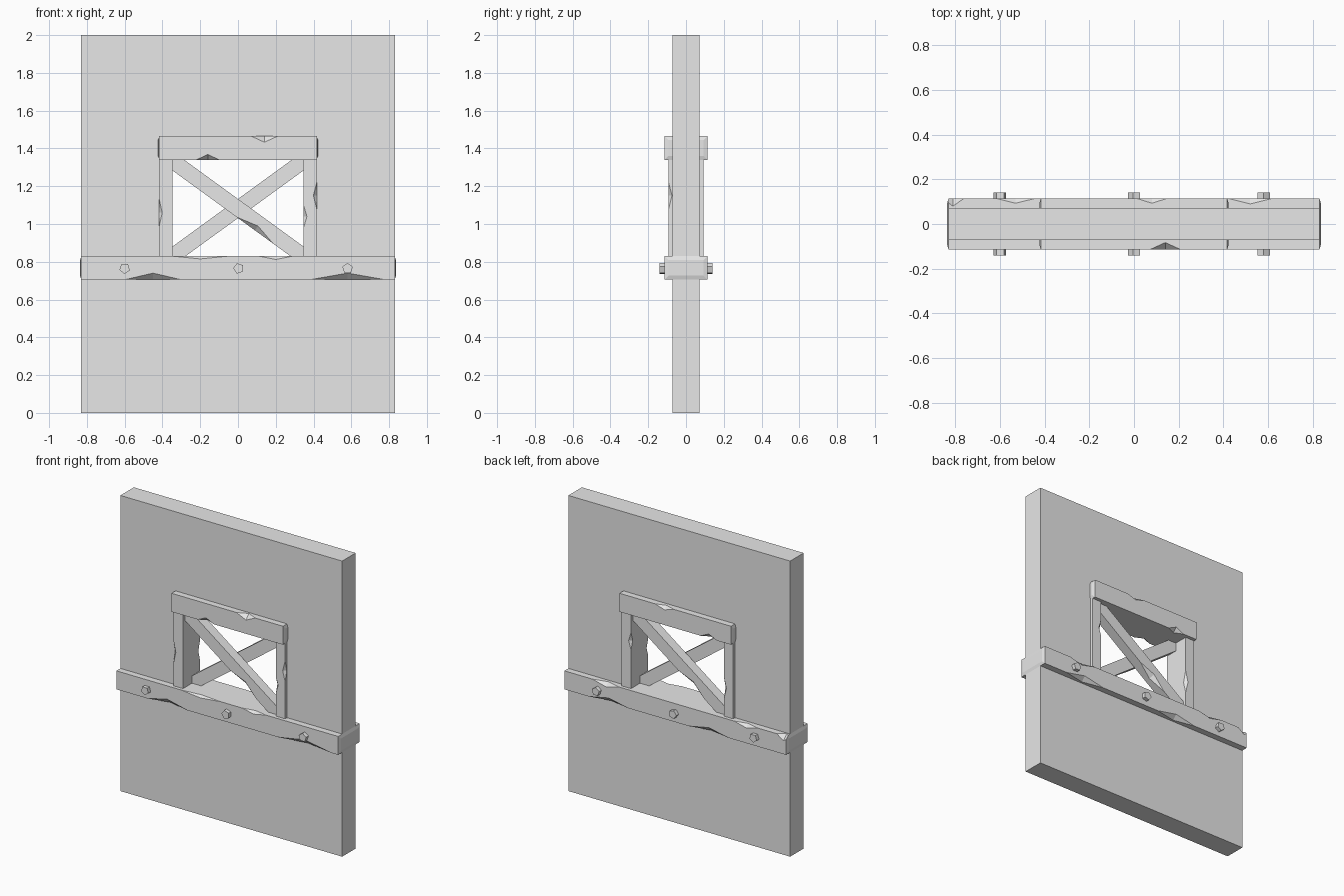
import bpy, bmesh, math
from mathutils import Vector, Matrix

cube = bpy.data.objects.get("Cube")
if cube:
    bpy.data.objects.remove(cube, do_unlink=True)

grey = bpy.data.materials.new("plain grey")
grey.use_nodes = True
grey.diffuse_color = (0.8, 0.8, 0.8, 1)
grey.node_tree.nodes["Principled BSDF"].inputs["Base Color"].default_value = (0.8, 0.8, 0.8, 1)


def add_object(name, bm):
    bmesh.ops.recalc_face_normals(bm, faces=bm.faces[:])
    mesh = bpy.data.meshes.new(name)
    bm.to_mesh(mesh)
    bm.free()
    mesh.materials.append(grey)
    obj = bpy.data.objects.new(name, mesh)
    bpy.context.collection.objects.link(obj)
    return obj


def box_mesh(lo, hi):
    lo, hi = Vector(lo), Vector(hi)
    bm = bmesh.new()
    bmesh.ops.create_cube(bm, size=1)
    bmesh.ops.scale(bm, vec=hi - lo, verts=bm.verts)
    bmesh.ops.translate(bm, vec=(lo + hi) / 2, verts=bm.verts)
    return bm


def cut(obj, cutter_bm):
    """Subtract a cutter and bake the result into the part."""
    cutter = add_object("cutter", cutter_bm)
    cutter.hide_render = True
    mod = obj.modifiers.new("cut", 'BOOLEAN')
    mod.operation = 'DIFFERENCE'
    mod.solver = 'EXACT'
    mod.object = cutter
    bpy.context.view_layer.update()
    graph = bpy.context.evaluated_depsgraph_get()
    baked = bpy.data.meshes.new_from_object(obj.evaluated_get(graph))
    obj.modifiers.clear()
    obj.data = baked
    bpy.data.objects.remove(cutter, do_unlink=True)


def chipped_box(name, lo, hi, axis, chips, bulge=0):
    """Timber along an axis; each chip is (position, half length, depth, side a, side b)."""
    bm = box_mesh(lo, hi)
    if bulge:
        ends = [f for f in bm.faces if abs(f.normal[axis]) > 0.9]
        bmesh.ops.inset_individual(bm, faces=ends, thickness=0.03, depth=bulge)
    obj = add_object(name, bm)
    a, b = [i for i in range(3) if i != axis]
    for pos, half, depth, side_a, side_b in chips:
        corner = Vector((0, 0, 0))
        corner[axis] = pos
        corner[a] = hi[a] if side_a > 0 else lo[a]
        corner[b] = hi[b] if side_b > 0 else lo[b]
        start, end, p, q = (corner.copy() for _ in range(4))
        start[axis] -= half
        end[axis] += half
        p[a] -= side_a * depth
        q[b] -= side_b * depth
        mid = (p + q) / 2
        points = [start + (start - mid) * 0.3, end + (end - mid) * 0.3,
                  p + (p - q) * 0.5, q + (q - p) * 0.5]
        chip = bmesh.new()
        for co in points:
            chip.verts.new(co)
        bmesh.ops.convex_hull(chip, input=chip.verts[:])
        cut(obj, chip)
    return obj


# Wall slab with window opening
wall = add_object("wall", box_mesh((-0.83, -0.072, 0), (0.83, 0.072, 2)))
cut(wall, box_mesh((-0.38, -0.3, 0.77), (0.38, 0.3, 1.4)))

# Horizontal timbers running through the wall
chipped_box("sill_beam", (-0.83, -0.115, 0.705), (0.83, 0.115, 0.83), 0, [
    (-0.2, 0.15, 0.015, -1, 1), (0.2, 0.09, 0.018, -1, 1),
    (-0.45, 0.15, 0.035, -1, -1), (0.58, 0.2, 0.035, -1, -1),
    (-0.53, 0.09, 0.022, 1, 1), (0.52, 0.1, 0.025, 1, 1), (-0.81, 0.05, 0.035, 1, 1),
    (0.5, 0.15, 0.03, 1, -1), (-0.25, 0.15, 0.03, 1, -1)], 0.006)
chipped_box("lintel_beam", (-0.417, -0.115, 1.34), (0.417, 0.115, 1.465), 0, [
    (0.14, 0.07, 0.032, -1, 1), (-0.16, 0.06, 0.028, -1, -1),
    (0.08, 0.07, 0.022, 1, 1), (-0.25, 0.06, 0.028, 1, -1)], 0.006)

# Side posts
chipped_box("right_post", (-0.417, -0.092, 0.82), (-0.347, 0.092, 1.35), 2, [
    (1.06, 0.07, 0.016, -1, -1), (1.02, 0.08, 0.02, 1, 1)])
chipped_box("left_post", (0.347, -0.092, 0.82), (0.417, 0.092, 1.35), 2, [
    (1.15, 0.07, 0.018, 1, -1), (1.04, 0.06, 0.018, -1, -1), (1.15, 0.06, 0.018, -1, 1)])

# Crossed braces, one behind the other
for name, side in (("front_brace", -1), ("back_brace", 1)):
    y0, y1 = sorted((side * 0.004, side * 0.072))
    brace = chipped_box(name, (-0.44, y0, -0.041), (0.44, y1, 0.041), 0,
                        [(-side * 0.14, 0.12, 0.028, side, -1)])
    brace.data.transform(Matrix.Translation((0, 0, 1.082)) @
                         Matrix.Rotation(math.radians(-side * 36), 4, 'Y'))

# Five-sided bolt heads on both faces of the sill
for label, x, turn in (("right", -0.6, 0.6), ("middle", 0.003, 0.3), ("left", 0.58, 0.0)):
    bm = bmesh.new()
    bmesh.ops.create_cone(bm, cap_ends=True, segments=5, radius1=0.029, radius2=0.029, depth=0.28)
    bmesh.ops.rotate(bm, verts=bm.verts, matrix=Matrix.Rotation(turn, 3, 'Z'))
    bmesh.ops.rotate(bm, verts=bm.verts, matrix=Matrix.Rotation(math.pi / 2, 3, 'X'))
    bmesh.ops.translate(bm, vec=(x, 0, 0.765), verts=bm.verts)
    add_object(label + "_bolt", bm)
